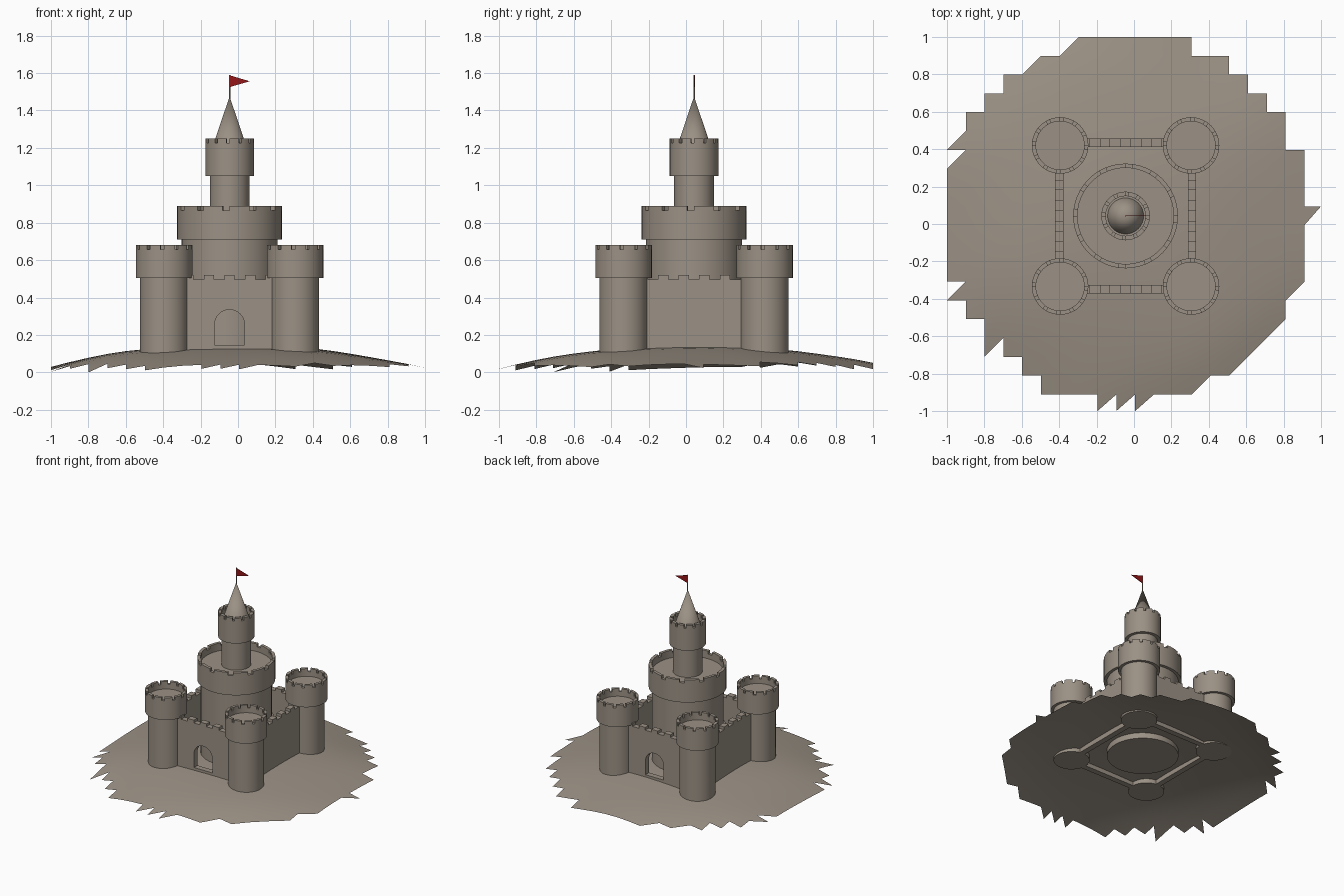
import bpy, bmesh, math
from mathutils import Vector

if "Cube" in bpy.data.objects:
    bpy.data.objects.remove(bpy.data.objects["Cube"])

CX, CY = -0.045, 0.043       # castle centre
DX, DY = 0.35, 0.377         # corner tower offsets
BASE = 0.095                 # foundations, just under the hill surface


def material(name, rgb):
    m = bpy.data.materials.new(name)
    m.diffuse_color = (*rgb, 1)
    m.use_nodes = True
    m.node_tree.nodes["Principled BSDF"].inputs["Base Color"].default_value = m.diffuse_color
    return m


STONE = material("stone", (0.33, 0.285, 0.235))
RED = material("flag red", (0.30, 0.008, 0.010))


def finish(bm, name, mat, angle=35, loc=(0, 0, 0), fix=True):
    if fix:
        bmesh.ops.recalc_face_normals(bm, faces=bm.faces[:])
    me = bpy.data.meshes.new(name)
    bm.to_mesh(me)
    bm.free()
    me.materials.append(mat)
    ob = bpy.data.objects.new(name, me)
    ob.location = loc
    bpy.context.collection.objects.link(ob)
    if angle:
        bpy.ops.object.select_all(action='DESELECT')
        ob.select_set(True)
        bpy.context.view_layer.objects.active = ob
        bpy.ops.object.shade_smooth_by_angle(angle=math.radians(angle))
    return ob


def lathe(profile, segs):
    bm = bmesh.new()
    vs = [bm.verts.new((r, 0, z)) for r, z in profile]
    es = [bm.edges.new(p) for p in zip(vs, vs[1:])]
    bmesh.ops.spin(bm, geom=vs + es, cent=(0, 0, 0), axis=(0, 0, 1),
                   angle=2 * math.pi, steps=segs)
    bmesh.ops.remove_doubles(bm, verts=bm.verts[:], dist=1e-5)
    bmesh.ops.recalc_face_normals(bm, faces=bm.faces[:])
    return bm


def round_tower(name, x, y, r, big, z0, z1, z2, merlons=12):
    """Shaft, wider head with sunken floor, and merlons raised from the rim."""
    low, floor, segs = z2 - 0.023, z2 - 0.06, merlons * 4
    bm = lathe([(0, z0), (r, z0), (r, z1), (big, z1), (big, low),
                (r, low), (r, floor), (0, floor)], segs)
    rim = []
    for f in bm.faces:
        c = f.calc_center_median()
        if abs(c.z - low) < 1e-4:
            k = int((math.atan2(c.y, c.x) % (2 * math.pi)) / (2 * math.pi) * segs)
            if k % 4 != 3:
                rim.append(f)
    new = bmesh.ops.extrude_face_region(bm, geom=rim)["geom"]
    bmesh.ops.translate(bm, vec=(0, 0, z2 - low),
                        verts=[g for g in new if isinstance(g, bmesh.types.BMVert)])
    return finish(bm, name, STONE, loc=(x, y, 0))


def prism(name, outline, y, thick, mat, loc=(0, 0, 0), turn=0):
    """Extrude an x-z outline along y."""
    bm = bmesh.new()
    f = bm.faces.new([bm.verts.new((px, y - thick / 2, pz)) for px, pz in outline])
    new = bmesh.ops.extrude_face_region(bm, geom=[f], use_keep_orig=True)["geom"]
    bmesh.ops.translate(bm, vec=(0, thick, 0),
                        verts=[g for g in new if isinstance(g, bmesh.types.BMVert)])
    bmesh.ops.triangulate(bm, faces=[g for g in bm.faces if len(g.verts) > 4])
    ob = finish(bm, name, mat, angle=20, loc=loc)
    ob.rotation_euler.z = turn
    return ob


def wall_outline(half, door):
    pts = [(-half, BASE)]
    if door:                                  # arched gateway
        w, spring = 0.08, 0.255
        pts += [(-w, BASE)]
        pts += [(-w * math.cos(a), spring + w * math.sin(a))
                for a in (math.pi * i / 16 for i in range(17))]
        pts += [(w, BASE)]
    pts += [(half, BASE)]
    top = []
    n, step = 5, 0.055                        # crenellated top, right to left
    edges = [(i + 0.5) * step for i in range(n, -n - 2, -1)]
    high = False
    for e in [e for e in edges if abs(e) < half]:
        a, b = (0.519, 0.497) if high else (0.497, 0.519)
        top += [(e, a), (e, b)]
        high = not high
    return pts + [(half, top[0][1])] + top + [(-half, top[-1][1])]


# Corner towers
for sx, nx in ((-1, "left"), (1, "right")):
    for sy, ny in ((-1, "front"), (1, "back")):
        round_tower(f"{ny}_{nx}_tower", CX + sx * DX, CY + sy * DY,
                    0.129, 0.151, BASE, 0.505, 0.68)

# Keep and upper turret
round_tower("keep", CX, CY, 0.257, 0.28, BASE, 0.71, 0.888)
round_tower("turret", CX, CY, 0.106, 0.13, 0.80, 1.05, 1.25)

# Curtain walls, front and back with gateways
for s, n in ((-1, "front"), (1, "back")):
    loc = (CX, CY + s * 0.392, 0)
    prism(f"{n}_wall", wall_outline(DX - 0.06, True), 0, 0.044, STONE, loc)
    prism(f"{n}_door_sill", [(-0.08, BASE), (0.08, BASE), (0.08, 0.145), (-0.08, 0.145)],
          0, 0.044, STONE, loc)
for s, n in ((-1, "left"), (1, "right")):
    prism(f"{n}_wall", wall_outline(DY - 0.06, False), 0, 0.044, STONE,
          (CX + s * 0.355, CY, 0), math.pi / 2)

# Spire, flagpole and flag
finish(lathe([(0, 1.188), (0.097, 1.188), (0, 1.475)], 32), "spire", STONE,
       loc=(CX, CY, 0))
finish(lathe([(0, 1.44), (0.004, 1.44), (0.004, 1.59), (0, 1.59)], 8), "flagpole", STONE,
       loc=(CX, CY, 0))
prism("flag", [(0, 1.525), (0.108, 1.556), (0, 1.588)], 0, 0.003, RED, (CX, CY, 0))

# Hill: a grid sheet with ragged rim. Each row: first and last full cell column
ROWS = [(8, 8), (5, 13), (4, 15), (3, 16), (2, 17), (1, 18), (1, 18), (0, 19), (0, 19),
        (0, 19), (0, 19), (0, 19), (0, 19), (1, 19), (1, 18), (1, 18), (2, 17), (3, 16),
        (5, 15), (7, 13)]
UPPER_LEFT = [(8, 0), (9, 0), (10, 0), (13, 1), (15, 2), (2, 3), (16, 3), (17, 4),
              (18, 6), (19, 10)]             # half cells on the lower right rim
LOWER_RIGHT = [(0, 6), (0, 13), (0, 14), (4, 18), (6, 19)]  # half cells on the left rim
bm = bmesh.new()
grid = {}


def gv(i, j):
    if (i, j) not in grid:
        x, y = min(1, -1 + 0.1006 * i), max(-1, 1 - 0.1006 * (20 - j))
        r = math.hypot(x, y)
        z = 0.141 - 0.112 * r ** 2.4 + 0.012 * y * r - 0.006 * x * r
        z += 0.006 * r * (math.sin(7 * x + 2 * y) + math.sin(6 * y - 4 * x + 1))
        grid[i, j] = bm.verts.new((x, y, max(z, 0.0)))
    return grid[i, j]


def lower(i, j):
    bm.faces.new((gv(i, j), gv(i + 1, j), gv(i + 1, j + 1)))


def upper(i, j):
    bm.faces.new((gv(i, j), gv(i + 1, j + 1), gv(i, j + 1)))


for j, (a, b) in enumerate(ROWS):
    for i in range(a, b):
        lower(i, j)
        upper(i, j)
for c in UPPER_LEFT:
    upper(*c)
for c in LOWER_RIGHT:
    lower(*c)
drop = min(v.co.z for v in bm.verts)
for v in bm.verts:                            # rest the lowest rim point on the ground
    v.co.z -= drop * max(0, (math.hypot(v.co.x, v.co.y) - 0.7) / 0.3)
low = min(v.co.z for v in bm.verts)
for v in bm.verts:
    v.co.z = max(0, v.co.z - low * 0.5)
finish(bm, "hill", STONE, angle=40, fix=False)
